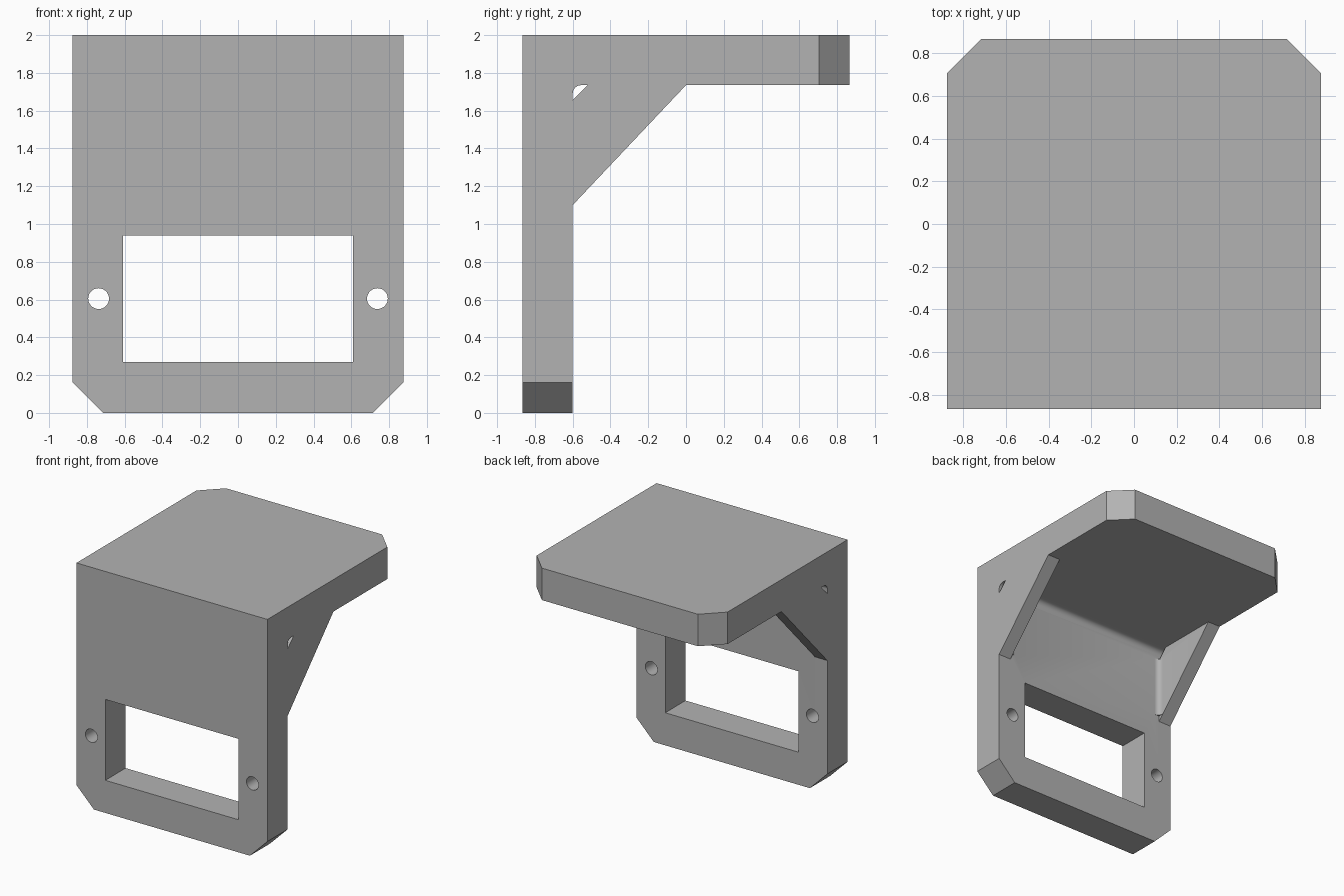
import bpy, bmesh, math
from mathutils import Vector

cube = bpy.data.objects.get("Cube")
if cube:
    bpy.data.objects.remove(cube, do_unlink=True)

W, D = 0.875, 0.865             # half width, half depth
INNER_Y, INNER_Z = -0.6, 1.735  # inside faces of the two plates
CUT, RIB, R = 0.16, 0.115, 0.045

grey = bpy.data.materials.new("plain grey")
grey.use_nodes = True
colour = (0.45, 0.45, 0.45, 1)
grey.diffuse_color = colour
grey.node_tree.nodes["Principled BSDF"].inputs["Base Color"].default_value = colour


def prism(name, points, axis, start, end):
    """Extrude a 2D outline along x, y or z; points use the other two axes in order."""
    def place(p, t):
        c = list(p)
        c.insert("xyz".index(axis), t)
        return Vector(c)
    bm = bmesh.new()
    face = bm.faces.new([bm.verts.new(place(p, start)) for p in points])
    move = place((0, 0), end - start)
    ext = bmesh.ops.extrude_face_region(bm, geom=[face])
    bmesh.ops.translate(bm, vec=move, verts=[v for v in ext["geom"] if isinstance(v, bmesh.types.BMVert)])
    bmesh.ops.recalc_face_normals(bm, faces=bm.faces)
    mesh = bpy.data.meshes.new(name)
    bm.to_mesh(mesh)
    bm.free()
    mesh.materials.append(grey)
    obj = bpy.data.objects.new(name, mesh)
    bpy.context.collection.objects.link(obj)
    return obj


def arc(cx, cy, r, a, b, n):
    return [(cx + r * math.cos(math.radians(a + (b - a) * i / n)),
             cy + r * math.sin(math.radians(a + (b - a) * i / n))) for i in range(n + 1)]


def combine(tool, operation):
    bpy.context.view_layer.objects.active = bracket
    mod = bracket.modifiers.new(tool.name, "BOOLEAN")
    mod.operation, mod.solver, mod.object = operation, "EXACT", tool
    bpy.ops.object.modifier_apply(modifier=mod.name)
    bpy.data.objects.remove(tool, do_unlink=True)


# L-shaped body with a rounded inside corner
outline = [(-D, 0), (INNER_Y, 0)]
outline += arc(INNER_Y + R, INNER_Z - R, R, 180, 90, 8)
outline += [(D, INNER_Z), (D, 2), (-D, 2)]
bracket = prism("bracket", outline, "x", -W, W)

for s in (-1, 1):
    # Diagonal side ribs, leaving a small opening in the corner
    rib = [(INNER_Y, 1.1), (-0.65, 1.1), (-0.65, 1.655), (INNER_Y, 1.655),
           (-0.52, INNER_Z), (-0.52, 1.8), (0, 1.8), (0, INNER_Z)]
    combine(prism("side_rib", rib, "x", s * W, s * (W - RIB)), "UNION")
    # Rounded joint between rib and front plate
    x = W - RIB
    joint = [(s * (x + 0.03), INNER_Y - 0.03), (s * (x + 0.03), INNER_Y + R)]
    joint += [(s * px, py) for px, py in arc(x - R, INNER_Y + R, R, 0, -90, 6)]
    joint += [(s * (x - R), INNER_Y - 0.03)]
    combine(prism("rib_joint", joint, "z", 1.148, 1.655), "UNION")
    # Clipped corners of both plates
    foot = [(s * (W - CUT), 0), (s * (W + 0.1), CUT + 0.1), (s * (W + 0.1), -0.1), (s * (W - CUT), -0.1)]
    combine(prism("foot_corner", foot, "y", -1, 0), "DIFFERENCE")
    back = [(s * (W - CUT), D), (s * (W + 0.1), D - CUT - 0.1), (s * (W + 0.1), D + 0.1), (s * (W - CUT), D + 0.1)]
    combine(prism("back_corner", back, "z", 1.5, 2.2), "DIFFERENCE")
    # Screw holes
    hole = arc(s * 0.738, 0.605, 0.055, 0, 360, 32)[:-1]
    combine(prism("screw_hole", hole, "y", -1, -0.4), "DIFFERENCE")

# Rectangular opening in the front plate
window = [(-0.61, 0.27), (0.61, 0.27), (0.61, 0.94), (-0.61, 0.94)]
combine(prism("window", window, "y", -1, -0.4), "DIFFERENCE")

bpy.ops.object.select_all(action="DESELECT")
bracket.select_set(True)
bpy.context.view_layer.objects.active = bracket
bpy.ops.object.shade_smooth_by_angle(angle=math.radians(30))
